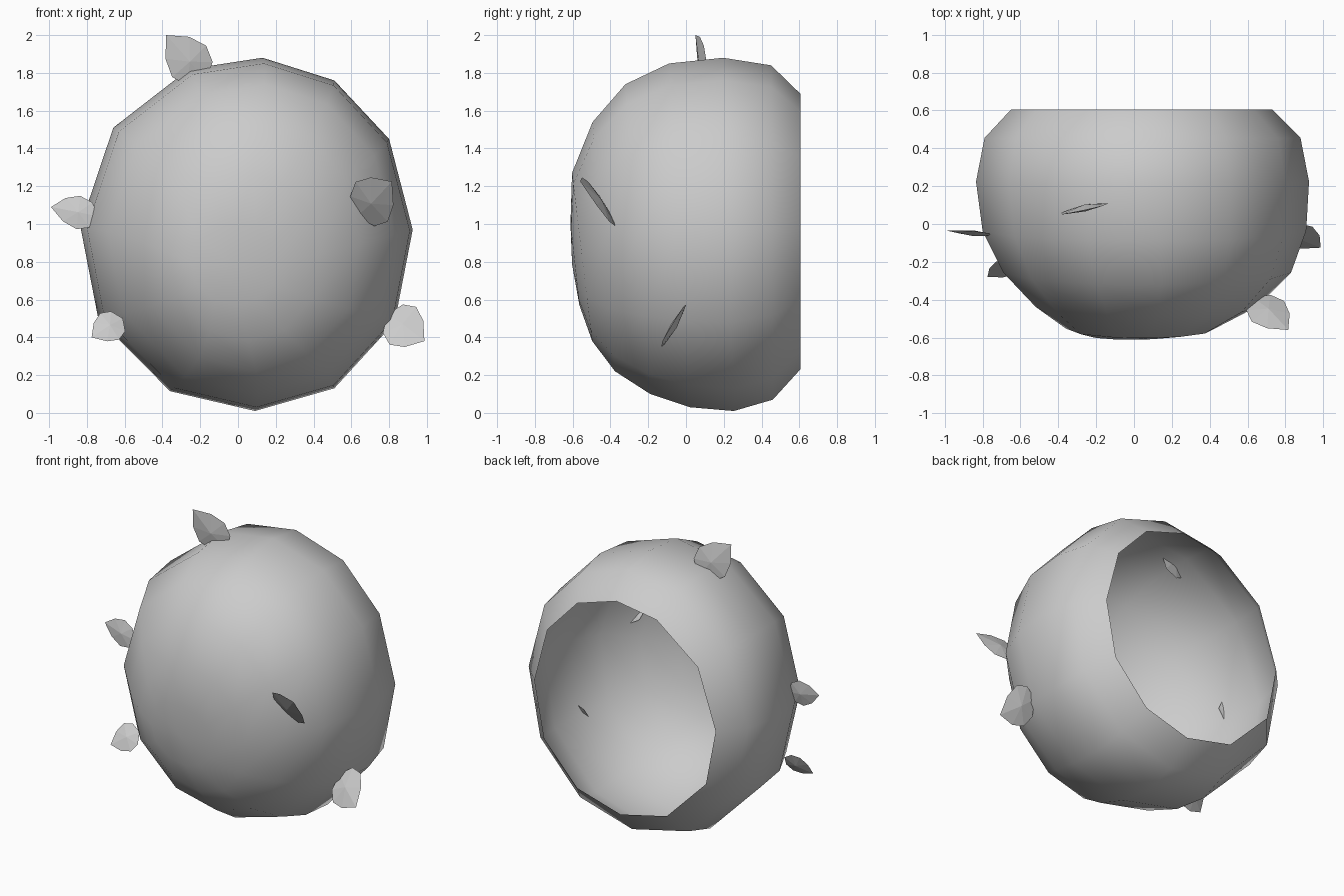
import bpy, bmesh
from mathutils import Vector

if "Cube" in bpy.data.objects:
    bpy.data.objects.remove(bpy.data.objects["Cube"])


def make(name, bm, smooth):
    bmesh.ops.recalc_face_normals(bm, faces=bm.faces[:])
    for f in bm.faces:
        f.smooth = smooth
    me = bpy.data.meshes.new(name)
    bm.to_mesh(me)
    bm.free()
    ob = bpy.data.objects.new(name, me)
    bpy.context.collection.objects.link(ob)
    return ob


# Shell: slightly irregular 12-sided cup, open at the back
OUTLINE = [(.13, 1.88), (.51, 1.76), (.80, 1.45), (.925, .97), (.83, .48), (.51, .13),
           (.09, .01), (-.36, .115), (-.74, .50), (-.835, .99), (-.66, 1.51), (-.26, 1.82)]
UNIT = [((x - .045) / .88, (z - .945) / .935) for x, z in OUTLINE]
# y, centre x, centre z, radius x, radius z, forward lean
RINGS = [(.605, .04, .96, .69, .73, 0),
         (.455, .045, .955, .835, .885, .005),
         (.225, .045, .945, .88, .935, .03),
         (-.035, .055, .94, .855, .91, .06),
         (-.255, .07, .92, .76, .82, .08),
         (-.435, .065, .88, .585, .66, .09),
         (-.55, .035, .825, .395, .445, .12),
         (-.588, -.02, .785, .225, .215, .11)]
bm = bmesh.new()
loops = []
for y, cx, cz, rx, rz, lean in RINGS:
    loops.append([bm.verts.new((cx + u * rx, y - lean * v * rz, cz + v * rz)) for u, v in UNIT])
n = len(UNIT)
for a, b in zip(loops, loops[1:]):
    for i in range(n):
        j = (i + 1) % n
        bm.faces.new((a[i], a[j], b[j], b[i]))
pole = bm.verts.new((-.02, -.603, .785))
for i in range(n):
    bm.faces.new((loops[-1][i], loops[-1][(i + 1) % n], pole))
make("shell", bm, True)


# Leaves: thin faceted blades with a central ridge on both faces
def leaf(name, tip, base, side, thick=.018):
    tip, base, side = Vector(tip), Vector(base), Vector(side)
    axis = tip - base
    normal = axis.cross(side).normalized()
    half = [(.72, .7), (.42, 1), (.15, .75)]
    pts = [(1, 0)] + half + [(0, 0)] + [(t, -s) for t, s in reversed(half)]
    bm = bmesh.new()
    rim = [bm.verts.new(base + axis * t + side * s) for t, s in pts]
    for sign in (1, -1):
        ridge = bm.verts.new(base + axis * .42 + normal * thick * sign)
        for i in range(len(rim)):
            bm.faces.new((rim[i], rim[(i + 1) % len(rim)], ridge))
    make(name, bm, False)


leaf("top_leaf", (-.38, .05, 2.0), (-.17, .11, 1.76), (.09, .01, .083))
leaf("left_leaf", (-.99, -.035, 1.09), (-.74, -.06, 1.04), (.01, .01, .088), .015)
leaf("lower_right_leaf", (.987, -.125, .38), (.79, -.02, .52), (.07, .05, .1))
leaf("upper_right_leaf", (.815, -.56, 1.225), (.63, -.39, 1.04), (-.085, -.055, .105))
leaf("lower_left_leaf", (-.775, -.28, .40), (-.61, -.2, .50), (.05, -.035, -.07), .015)
